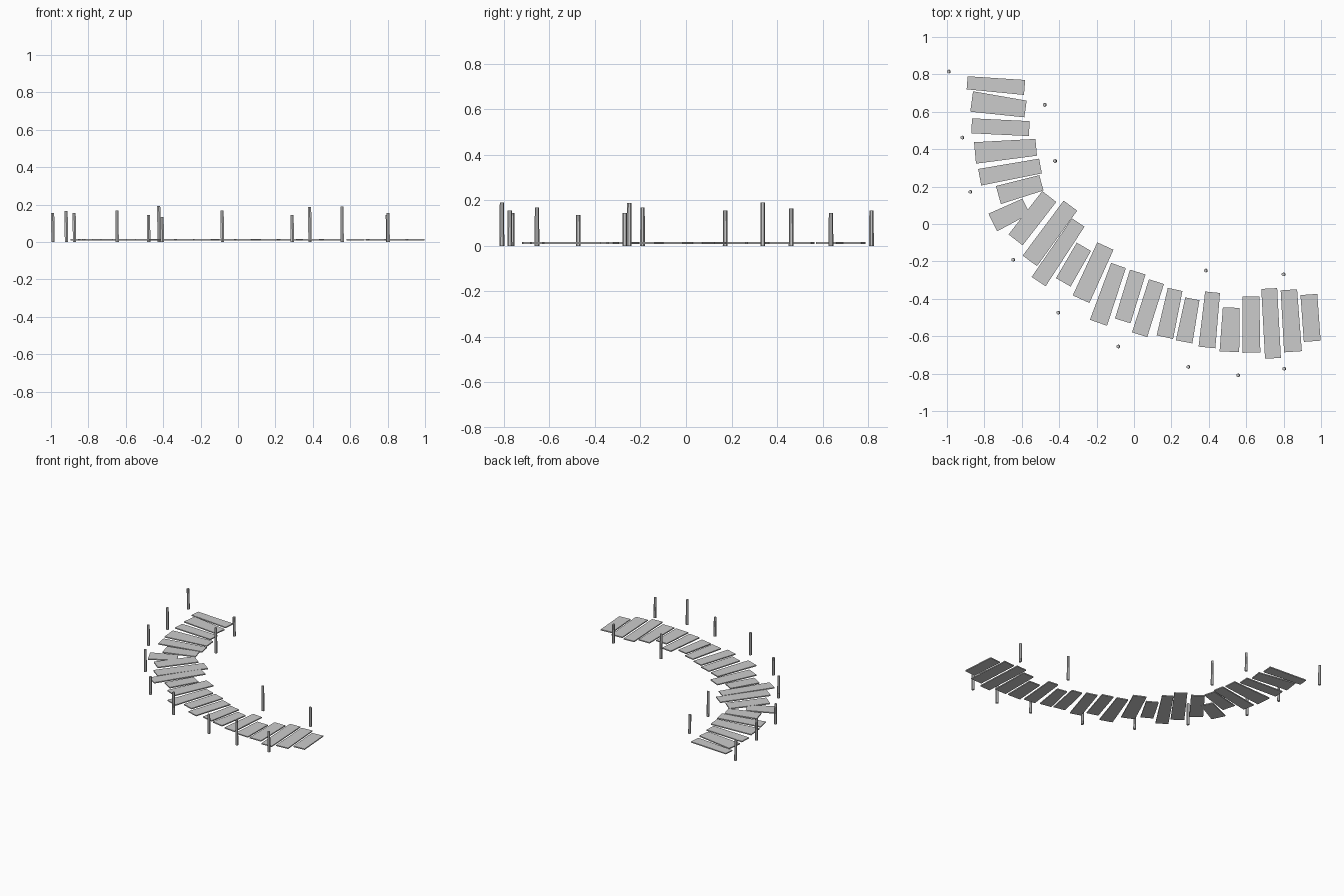
import bpy, bmesh
from mathutils import Vector

# Planks: outer end x, y, inner end x, y, outer width, inner width
PLANKS = [
    (-.892, .755, -.585, .73, .07, .08), (-.868, .655, -.58, .615, .11, .09),
    (-.868, .525, -.56, .51, .08, .08), (-.85, .38, -.523, .41, .115, .09),
    (-.825, .25, -.50, .31, .09, .08), (-.725, .155, -.495, .22, .10, .085),
    (-.755, .008, -.577, .095, .105, .09), (-.633, -.085, -.453, .147, .095, .095),
    (-.557, -.197, -.34, .098, .095, .09), (-.51, -.308, -.298, .008, .09, .08),
    (-.378, -.312, -.268, -.122, .09, .088), (-.283, -.402, -.153, -.118, .098, .095),
    (-.19, -.528, -.083, -.222, .097, .083), (-.06, -.518, .02, -.257, .087, .087),
    (.03, -.592, .12, -.308, .085, .084), (.165, -.605, .22, -.35, .09, .08),
    (.268, -.63, .312, -.40, .09, .077), (.39, -.66, .42, -.365, .09, .08),
    (.51, -.683, .52, -.447, .105, .09), (.628, -.688, .625, -.388, .095, .09),
    (.743, -.718, .723, -.345, .085, .085), (.85, -.683, .828, -.352, .095, .088),
    (.953, -.627, .935, -.377, .09, .09),
]
# Posts: x, y, height
POSTS = [
    (-.989, .815, .155), (-.477, .637, .145), (-.917, .462, .165), (-.422, .337, .192),
    (-.874, .172, .155), (-.646, -.191, .168), (-.404, -.474, .135), (-.083, -.655, .17),
    (.291, -.764, .145), (.385, -.249, .188), (.557, -.809, .19), (.80, -.269, .145),
    (.803, -.774, .155),
]


def finish(name, bm):
    bmesh.ops.recalc_face_normals(bm, faces=bm.faces)
    me = bpy.data.meshes.new(name)
    bm.to_mesh(me)
    bm.free()
    bpy.context.collection.objects.link(bpy.data.objects.new(name, me))


def plank(i, ax, ay, bx, by, wa, wb):
    a, b = Vector((ax, ay, 0)), Vector((bx, by, 0))
    d = (b - a).normalized()
    side = Vector((-d.y, d.x, 0)) / 2
    z = .0085 + .001 * (i % 2)
    bm = bmesh.new()
    ring = [a - side * wa, b - side * wb, b + side * wb, a + side * wa]
    face = bm.faces.new([bm.verts.new(p + Vector((0, 0, z))) for p in ring])
    ext = bmesh.ops.extrude_face_region(bm, geom=[face])
    top = [v for v in ext["geom"] if isinstance(v, bmesh.types.BMVert)]
    bmesh.ops.translate(bm, verts=top, vec=(0, 0, .008))
    # extrusion drops the source face, so close the underside
    bmesh.ops.holes_fill(bm, edges=bm.edges, sides=4)
    finish(f"walkway_plank_{i + 1:02d}", bm)


def post(i, x, y, h):
    bm = bmesh.new()
    bmesh.ops.create_cone(bm, cap_ends=True, segments=6, radius1=.0105, radius2=.0095, depth=h)
    bmesh.ops.translate(bm, verts=bm.verts, vec=(x, y, h / 2))
    for v in bm.verts:  # slight lean at the top
        if v.co.z > h / 2:
            v.co.x -= .002
    finish(f"side_post_{i + 1:02d}", bm)


for i, p in enumerate(PLANKS):
    plank(i, *p)
for i, p in enumerate(POSTS):
    post(i, *p)
